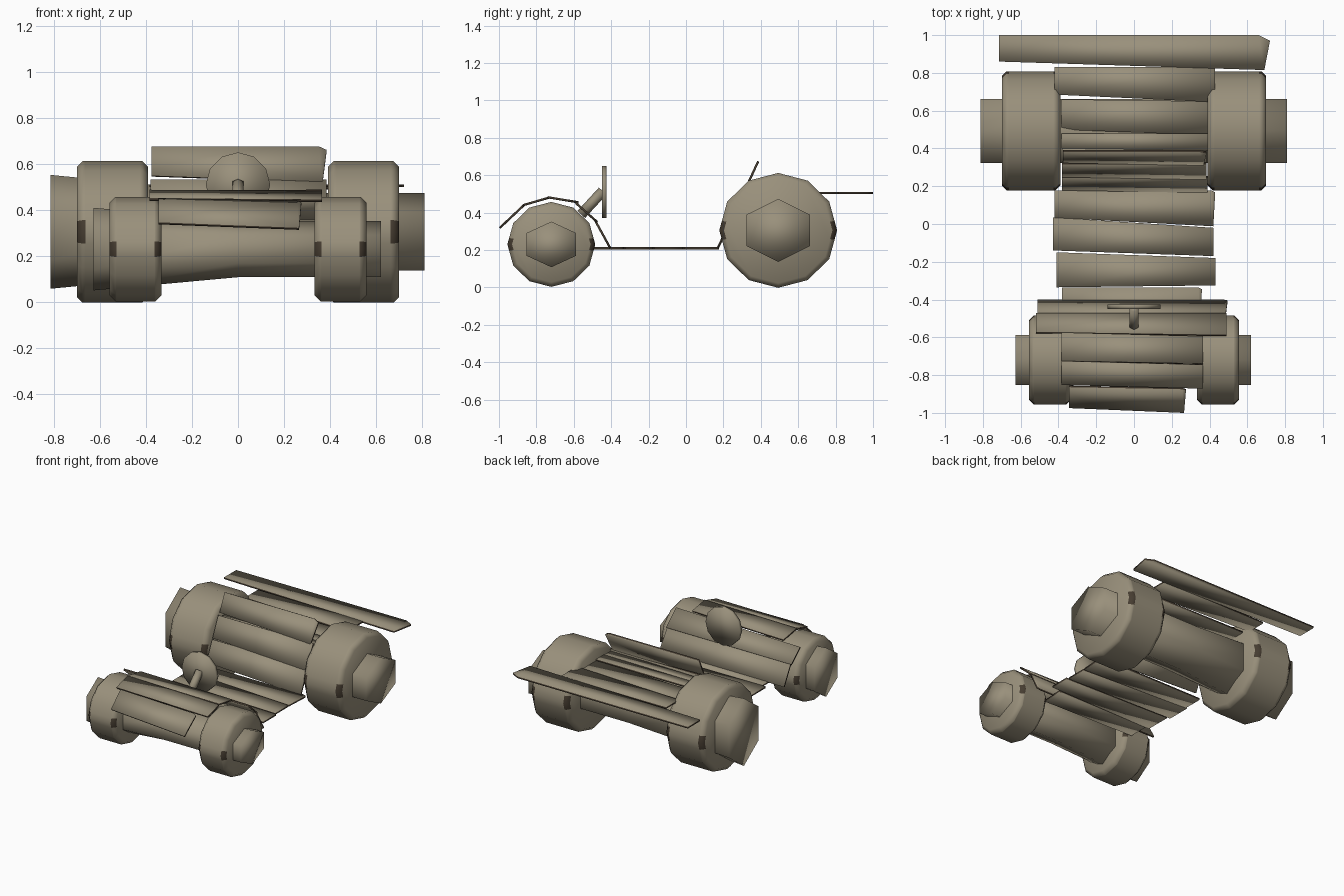
import bpy, bmesh, math
from mathutils import Vector

if "Cube" in bpy.data.objects:
    bpy.data.objects.remove(bpy.data.objects["Cube"])


def paint(name, red, green, blue):
    mat = bpy.data.materials.new(name)
    mat.use_nodes = True
    mat.diffuse_color = (red, green, blue, 1)
    shader = mat.node_tree.nodes["Principled BSDF"]
    shader.inputs["Base Color"].default_value = mat.diffuse_color
    return mat


WOOD = paint("weathered_wood", 0.32, 0.28, 0.2)
DARK = paint("dark_bark", 0.06, 0.045, 0.03)


def finish(name, bm):
    """Turn a bmesh into a smooth-shaded wooden part."""
    bmesh.ops.recalc_face_normals(bm, faces=bm.faces)
    for face in bm.faces:
        face.smooth = True
    mesh = bpy.data.meshes.new(name)
    bm.to_mesh(mesh)
    bm.free()
    mesh.materials.append(WOOD)
    mesh.materials.append(DARK)
    obj = bpy.data.objects.new(name, mesh)
    bpy.context.collection.objects.link(obj)
    return obj


def polygon(sides, split=None):
    """Unit (y, z) outline; split adds points beside the front and back corners."""
    corners = [Vector((math.sin(math.tau * i / sides),
                       math.cos(math.tau * i / sides))) for i in range(sides)]
    points = []
    for i, p in enumerate(corners):
        extra = split and i in (sides // 4, 3 * sides // 4)
        if extra:
            points.append((p.lerp(corners[i - 1], split), False))
        points.append((p, extra))
        if extra:
            points.append((p.lerp(corners[(i + 1) % sides], split), False))
    return points


def lathe_x(name, outline, centre, stations, dark_bands=()):
    """Log along x from (x, y radius, z radius) rings, with dark spots."""
    bm = bmesh.new()
    rings = [[bm.verts.new((x, centre[0] + ry * p.x, centre[1] + rz * p.y))
              for p, _ in outline] for x, ry, rz in stations]
    count = len(outline)
    for k, (a, b) in enumerate(zip(rings, rings[1:])):
        for i in range(count):
            j = (i + 1) % count
            face = bm.faces.new((a[i], a[j], b[j], b[i]))
            if k in dark_bands and (outline[i][1] or outline[j][1]):
                face.material_index = 1
    bm.faces.new(rings[0])
    bm.faces.new(rings[-1])
    return finish(name, bm)


def plank(name, front, back, left, right, skew_front=0.0, skew_back=0.0,
          clip=0.0, thick=0.012):
    """Thin rough-cut board between two (y, z) points, with dark edges."""
    a, b = Vector((0, *front)), Vector((0, *back))
    run = (b - a).normalized()
    across = Vector((1, 0, 0))
    normal = across.cross(run) * thick / 2
    outline = [a + run * skew_front + across * left, b + across * left]
    end = b - run * skew_back
    if clip:
        outline += [end + across * (right - clip),
                    end - run * clip / 2 + across * right]
    else:
        outline.append(end + across * right)
    outline.append(a + across * (right - clip / 2))
    bm = bmesh.new()
    low = [bm.verts.new(p - normal) for p in outline]
    high = [bm.verts.new(p + normal) for p in outline]
    bm.faces.new(low)
    bm.faces.new(high)
    for i in range(len(outline)):
        j = (i + 1) % len(outline)
        edge = bm.faces.new((low[i], low[j], high[j], high[i]))
        edge.material_index = 1
    return finish(name, bm)


# Wheels: chunky twelve-sided rounds with chamfered rims and dark rim spots
def wheel_pair(name, centre, ry, rz, inner, outer, split, strip, bevel=0.025):
    cut = bevel + strip
    for side, sign in (("left", 1), ("right", -1)):
        stations = [(inner, bevel), (inner + bevel, 0), (inner + cut, 0),
                    (outer - cut, 0), (outer - bevel, 0), (outer, bevel)]
        lathe_x(f"{name}_wheel_{side}", polygon(12, split), centre,
                [(sign * x, ry - d, rz - d) for x, d in stations],
                (0, 1, 3, 4))


REAR, FRONT = (0.493, 0.305), (-0.72, 0.23)
wheel_pair("rear", REAR, 0.315, 0.307, 0.39, 0.70, 0.33, 0.012)
wheel_pair("front", FRONT, 0.235, 0.227, 0.333, 0.557, 0.3, 0.004)


# Axles: six-sided logs that grow taller toward the right end
def axle(name, centre, left, right, ry, rz):
    wide = ry / math.cos(math.pi / 6)
    lathe_x(name, polygon(6), centre,
            [(right, wide, rz * 1.47), (0, wide, rz), (left, wide, rz)])


axle("rear_axle", REAR, 0.81, -0.813, 0.17, 0.168)
axle("front_axle", FRONT, 0.62, -0.628, 0.132, 0.122)

# Rear spoiler and deck boards
DECK = 0.505
plank("spoiler", (0.815, DECK), (1, DECK), -0.715, 0.72, 0.045, 0, 0.06)
plank("deck_board_back", (0.645, DECK), (0.83, DECK), -0.42, 0.43, 0.04)
plank("deck_board_middle", (0.47, DECK - 0.01), (0.66, DECK - 0.01),
      -0.385, 0.39, 0.03, 0.01)
plank("deck_board_front", (0.39, DECK), (0.48, DECK), -0.385, 0.39, 0.01)
plank("deck_board_edge", (0.31, DECK), (0.4, DECK), -0.38, 0.385, 0.02)

# Sloping seat back
plank("seat_board_low", (0.17, 0.21), (0.25, 0.38), -0.38, 0.39, 0.03)
plank("seat_board_middle", (0.24, 0.36), (0.32, 0.53), -0.38, 0.385, 0.03)
plank("seat_board_top", (0.315, 0.52), (0.386, 0.674), -0.375, 0.385,
      0.03, 0, 0.035)

# Floor boards
FLOOR = 0.21
plank("floor_board_back", (-0.012, FLOOR), (0.177, FLOOR), -0.42, 0.43,
      0.045, 0, 0.02)
plank("floor_board_middle", (-0.17, FLOOR), (0.035, FLOOR), -0.43, 0.42,
      0.03, 0.055)
plank("floor_board_front", (-0.325, FLOOR), (-0.15, FLOOR), -0.41, 0.432,
      -0.01, 0.03)
plank("floor_board_foot", (-0.5, FLOOR), (-0.335, FLOOR), -0.38, 0.36,
      0.02, 0, 0.02)

# Dashboard and arched bonnet boards
plank("dash_board_low", (-0.487, 0.36), (-0.405, 0.21), -0.51, 0.495,
      0, 0, 0.02)
plank("dash_board_top", (-0.59, 0.452), (-0.475, 0.35), -0.52, 0.49, 0.02)
plank("bonnet_board_back", (-0.74, 0.482), (-0.575, 0.455), -0.385, 0.365,
      0.015, 0.02)
plank("bonnet_board_middle", (-0.87, 0.44), (-0.725, 0.482), -0.385, 0.365,
      0.02, 0.02)
plank("bonnet_board_nose", (-0.996, 0.318), (-0.86, 0.446), -0.345, 0.275,
      0.035, 0.015, 0.02)


# Steering wheel disc and its slanted column
def rod(name, start, end, radius, sides):
    a, b = Vector(start), Vector(end)
    bm = bmesh.new()
    bmesh.ops.create_cone(bm, cap_ends=True, segments=sides, radius1=radius,
                          radius2=radius, depth=(b - a).length)
    obj = finish(name, bm)
    obj.rotation_euler = (b - a).to_track_quat("Z", "Y").to_euler()
    obj.location = (a + b) / 2


rod("steering_wheel", (0, -0.425, 0.51), (0, -0.45, 0.51), 0.14, 12)
rod("steering_column", (0, -0.56, 0.39), (0, -0.445, 0.515), 0.028, 6)
